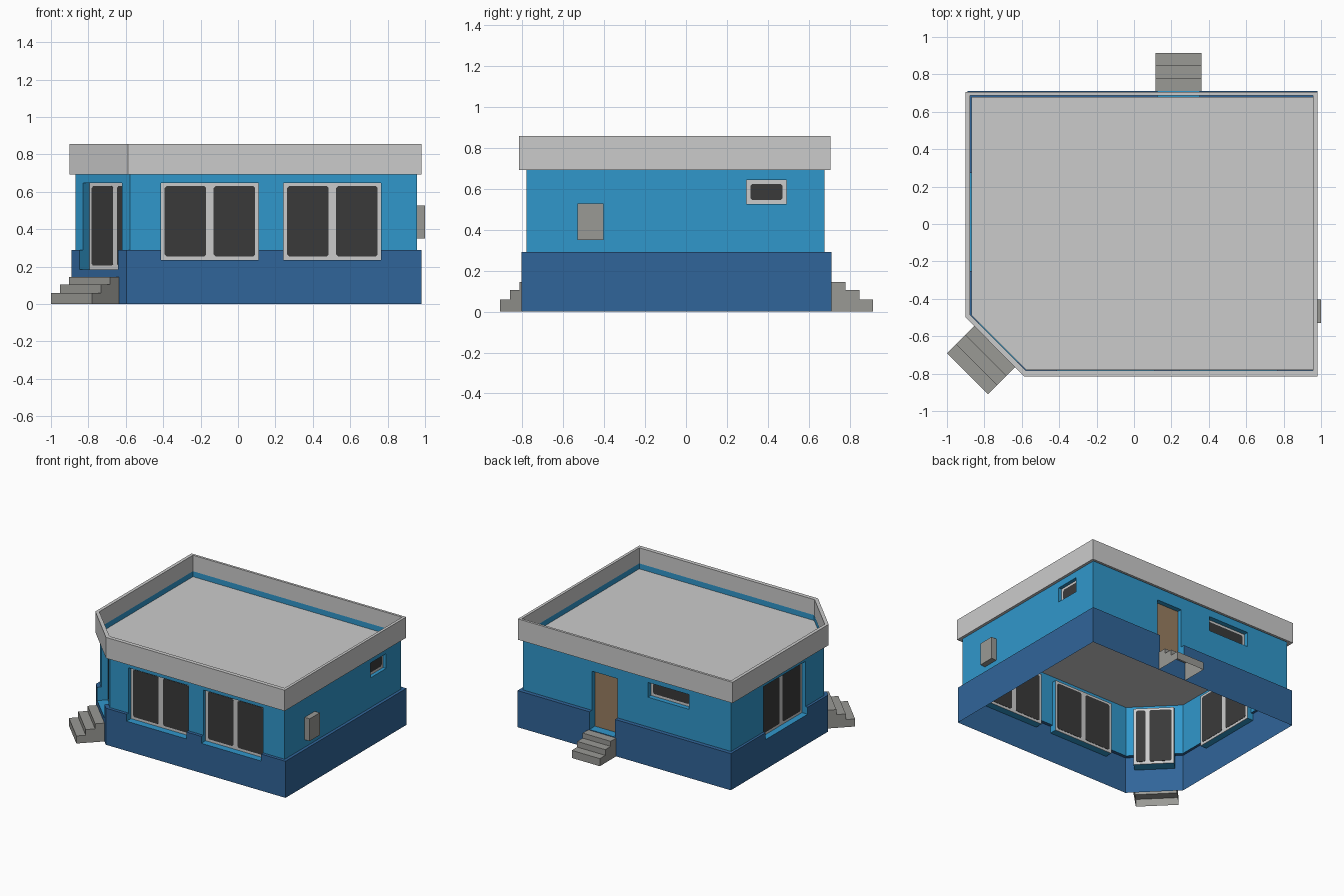
import bpy, bmesh
from mathutils import Vector

if "Cube" in bpy.data.objects:
    bpy.data.objects.remove(bpy.data.objects["Cube"])


def material(name, r, g, b):
    m = bpy.data.materials.new(name)
    m.diffuse_color = (r, g, b, 1)
    m.use_nodes = True
    m.node_tree.nodes["Principled BSDF"].inputs["Base Color"].default_value = m.diffuse_color
    return m


WALL = material("teal wall", .03, .31, .60)
BASE = material("dark blue base", .03, .13, .32)
GREY = material("light grey", .60, .60, .60)
STONE = material("step stone", .32, .32, .30)
GLASS = material("dark glass", .042, .042, .042)
WOOD = material("brown door", .32, .21, .12)


def build(name, faces, mat, recalc=False):
    """Make an object from a list of faces, each a list of points."""
    bm = bmesh.new()
    for f in faces:
        bm.faces.new([bm.verts.new(p) for p in f])
    bmesh.ops.remove_doubles(bm, verts=bm.verts, dist=1e-5)
    if recalc:
        bmesh.ops.recalc_face_normals(bm, faces=bm.faces)
    me = bpy.data.meshes.new(name)
    bm.to_mesh(me)
    bm.free()
    me.materials.append(mat)
    ob = bpy.data.objects.new(name, me)
    bpy.context.collection.objects.link(ob)
    return ob


def plate(name, P, u0, u1, z0, z1, o0, o1, c, mat):
    """Slab on a facade with clipped corners, from offset o0 to o1."""
    pts = [(u0 + c, z0), (u1 - c, z0), (u1, z0 + c), (u1, z1 - c),
           (u1 - c, z1), (u0 + c, z1), (u0, z1 - c), (u0, z0 + c)]
    if c == 0:
        pts = [(u0, z0), (u1, z0), (u1, z1), (u0, z1)]
    a = [P(u, o1, z) for u, z in pts]
    b = [P(u, o0, z) for u, z in pts]
    n = len(pts)
    sides = [[b[i], b[(i + 1) % n], a[(i + 1) % n], a[i]] for i in range(n)]
    build(name, [a, b[::-1]] + sides, mat)


# Plan outlines, counter-clockwise from the cut corner
wall_plan = [(-.578, -.78), (.956, -.78), (.956, .678), (-.87, .678), (-.87, -.488)]
base_plan = [(-.595, -.805), (.98, -.805), (.98, .71), (-.89, .71), (-.89, -.51)]
cap_plan = [(-.587, -.815), (.98, -.815), (.98, .706), (-.902, .706), (-.902, -.498)]
cap_inner = [(-.579, -.783), (.958, -.783), (.958, .687), (-.876, .687), (-.876, -.486)]
LEDGE, TOP, ROOF, CAP = .29, .735, .692, .857

# Openings per facade: kind, u0, u1, z0, z1, panes as (start, end) in the frame
pair = [(.02, .243), (.282, .505)]
openings = [
    ("front", .032, [("window", .165, .688, .235, .648, pair),
                     ("window", .820, 1.343, .235, .648, pair)]),
    ("right", .03, [("window", 1.075, 1.27, .525, .642, [(.02, .177)])]),
    ("back", .04, [("door", .606, .831, .15, .60, []),
                   ("window", 1.096, 1.456, .525, .642, [(.02, .34)])]),
    ("left", .032, [("window", .405, .93, .235, .648, pair)]),
    ("corner", .05, [("window", .06, .353, .185, .648, [(.018, .179), (.208, .275)])]),
]

walls, base, reveals = [], [], []
for i, (side, depth, holes) in enumerate(openings):
    j = (i + 1) % 5
    p0, p1 = Vector(wall_plan[i]), Vector(wall_plan[j])
    t = (p1 - p0).normalized()
    n = Vector((t.y, -t.x))
    b0, b1 = Vector(base_plan[i]) - p0, Vector(base_plan[j]) - p0
    length, off = (p1 - p0).length, b0.dot(n)

    def P(u, o, z, p0=p0, t=t, n=n):
        q = p0 + t * u + n * o
        return (q.x, q.y, z)

    def band(out, o, ua, ub, za, zb):
        """Flat wall strip with the openings left out."""
        us = sorted([ua, ub] + [u for h in holes for u in h[1:3]])
        zs = sorted({za, zb} | {z for h in holes for z in h[3:5] if za < z < zb})
        for a, b in zip(us, us[1:]):
            for c, d in zip(zs, zs[1:]):
                mu, mz = (a + b) / 2, (c + d) / 2
                if not any(h[1] < mu < h[2] and h[3] < mz < h[4] for h in holes):
                    out.append([P(a, o, c), P(b, o, c), P(b, o, d), P(a, o, d)])

    band(walls, 0, 0, length, LEDGE, TOP)
    band(base, off, b0.dot(t), b1.dot(t), 0, LEDGE)

    # Ledge on top of the base
    low = [h for h in holes if h[3] < LEDGE]
    cuts = sorted(u for h in low for u in h[1:3])
    inner, outer = [0] + cuts + [length], [b0.dot(t)] + cuts + [b1.dot(t)]
    for k in range(0, len(inner), 2):
        base.append([P(outer[k], off, LEDGE), P(outer[k + 1], off, LEDGE),
                     P(inner[k + 1], 0, LEDGE), P(inner[k], 0, LEDGE)])

    # Recesses with their windows and doors
    for k, (kind, u0, u1, z0, z1, panes) in enumerate(holes):
        d = -depth
        zones = [(max(z0, LEDGE), z1, 0)]
        if z0 < LEDGE:
            zones.append((z0, LEDGE, off))
        for za, zb, o in zones:
            reveals.append([P(u0, o, za), P(u0, d, za), P(u0, d, zb), P(u0, o, zb)])
            reveals.append([P(u1, d, za), P(u1, o, za), P(u1, o, zb), P(u1, d, zb)])
        o = zones[-1][2]
        reveals.append([P(u0, o, z0), P(u1, o, z0), P(u1, d, z0), P(u0, d, z0)])
        reveals.append([P(u0, d, z1), P(u1, d, z1), P(u1, 0, z1), P(u0, 0, z1)])
        name = f"{side}_{kind}_{k + 1}"
        plate(name + ("_leaf" if kind == "door" else "_frame"), P, u0, u1, z0, z1,
              d - .002, d + .002, 0, WOOD if kind == "door" else GREY)
        for m, (a, b) in enumerate(panes):
            plate(f"{name}_pane_{m + 1}", P, u0 + a, u0 + b, z0 + .02, z1 - .018,
                  d - .004, d + .004, .01, GLASS)

    # Service box on the right wall
    if side == "right":
        plate("service_box", P, .25, .376, .35, .527, 0, .044, 0, STONE)
    # Hollow three-tread steps at the back door and the corner door
    if side in ("back", "corner"):
        mid, half = (.718, .123) if side == "back" else (length / 2, .155)
        s = .205 / 3
        prof = [(0, .145), (s, .145), (s, .105), (2 * s, .105), (2 * s, .06),
                (3 * s, .06), (3 * s, 0)]
        L = [P(mid - half, off + o, z) for o, z in prof]
        R = [P(mid + half, off + o, z) for o, z in prof]
        faces = [[L[q], R[q], R[q + 1], L[q + 1]] for q in range(6)]
        faces += [L + [P(mid - half, off, 0)], R + [P(mid + half, off, 0)]]
        build(side + "_steps", faces, STONE, True)

build("walls", walls, WALL)
build("base", base, BASE)
build("window_reveals", reveals, WALL)

# Flat roof set below the parapet, with the wall tops just above it
build("roof", [[(x, y, ROOF) for x, y in wall_plan]], GREY)

# Parapet ring
ring = []
for i in range(5):
    j = (i + 1) % 5
    o0, o1, w0, w1 = cap_plan[i], cap_plan[j], cap_inner[i], cap_inner[j]
    loop = [(o0, o1, ROOF), (o0, o1, CAP), (w0, w1, CAP), (w0, w1, ROOF)]
    for k in range(4):
        a0, a1, za = loop[k]
        c0, c1, zc = loop[(k + 1) % 4]
        ring.append([(*a0, za), (*a1, za), (*c1, zc), (*c0, zc)])
build("parapet", ring, GREY, True)
